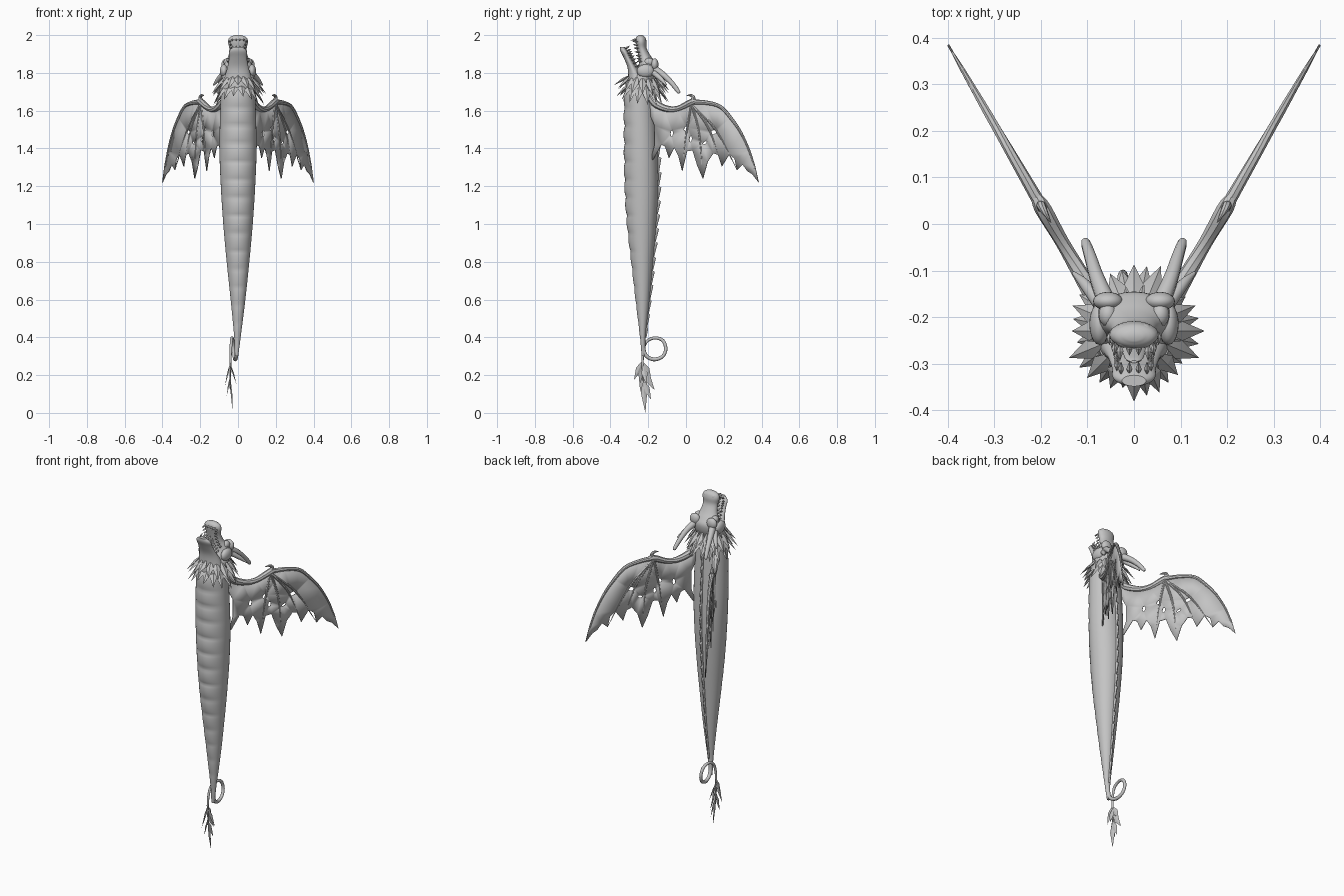
import bpy, bmesh, math
from mathutils import Vector

if "Cube" in bpy.data.objects:
    bpy.data.objects.remove(bpy.data.objects["Cube"])

grey = bpy.data.materials.new("scale_grey")
grey.diffuse_color = (0.55, 0.55, 0.55, 1)
grey.use_nodes = True
grey.node_tree.nodes["Principled BSDF"].inputs["Base Color"].default_value = grey.diffuse_color


def finish(name, bm, mirror=False, thick=0, angle=40):
    bmesh.ops.recalc_face_normals(bm, faces=bm.faces[:])
    me = bpy.data.meshes.new(name)
    bm.to_mesh(me)
    bm.free()
    me.materials.append(grey)
    me.shade_smooth()
    me.set_sharp_from_angle(angle=math.radians(angle))
    ob = bpy.data.objects.new(name, me)
    bpy.context.collection.objects.link(ob)
    if thick:
        m = ob.modifiers.new("thickness", 'SOLIDIFY')
        m.thickness, m.offset = thick, 0
    if mirror:
        ob.modifiers.new("mirror", 'MIRROR')
    return ob


def spline(pts, steps):
    """Catmull-Rom resampling of equal-length tuples."""
    P = [Vector(p) for p in pts]
    P = [2 * P[0] - P[1]] + P + [2 * P[-1] - P[-2]]
    out = []
    for i in range(1, len(P) - 2):
        a, b, c, d = P[i - 1:i + 3]
        for k in range(steps):
            t = k / steps
            out.append(0.5 * (2 * b + (c - a) * t + (2 * a - 5 * b + 4 * c - d) * t * t
                              + (3 * b - a - 3 * c + d) * t ** 3))
    return out + [P[-2]]


def loft(bm, rings):
    vs = [[bm.verts.new(p) for p in r] for r in rings]
    n = len(vs[0])
    for a, b in zip(vs, vs[1:]):
        for i in range(n):
            j = (i + 1) % n
            bm.faces.new((a[i], a[j], b[j], b[i]))
    bm.faces.new(vs[0])
    bm.faces.new(vs[-1])


def circle(n):
    return [(math.cos(2 * math.pi * i / n), math.sin(2 * math.pi * i / n)) for i in range(n)]


def stack(bm, rows, n=24, steps=4):
    """Horizontal ellipses: z, y centre, x radius, y radius."""
    loft(bm, [[(r[2] * c, r[1] + r[3] * s, r[0]) for c, s in circle(n)]
              for r in spline(rows, steps)])


def tube(bm, pts, n=10, steps=4):
    """Round tapering tube through (x, y, z, radius) points."""
    S = spline(pts, steps)
    rings = []
    for i, p in enumerate(S):
        t = (S[min(i + 1, len(S) - 1)] - S[max(i - 1, 0)]).to_3d().normalized()
        u = t.cross(Vector((1, 0, 0))).normalized()
        v = t.cross(u)
        rings.append([p.to_3d() + (u * c + v * s) * max(p[3], 0.0008) for c, s in circle(n)])
    loft(bm, rings)


def leaf(bm, base, tip, width, ref, thick=0.006):
    """Pointed blade with a raised midrib."""
    b, t = Vector(base), Vector(tip)
    d = t - b
    side = d.cross(Vector(ref)).normalized()
    up = side.cross(d).normalized() * thick
    m = b + d * 0.45
    ring = [bm.verts.new(p) for p in (m + side * width / 2, m + up, m - side * width / 2, m - up)]
    ends = [bm.verts.new(b), bm.verts.new(t)]
    for i in range(4):
        for e in ends:
            bm.faces.new((ring[i], ring[(i + 1) % 4], e))


def ball(bm, loc, scale):
    r = bmesh.ops.create_uvsphere(bm, u_segments=20, v_segments=12, radius=1)
    for v in r["verts"]:
        v.co = Vector(loc) + Vector([a * b for a, b in zip(v.co, scale)])


# Body: z, belly y, back y, half width, x offset
profile = [(1.76, -.315, -.18, .08, 0), (1.66, -.325, -.165, .092, 0), (1.4, -.325, -.15, .098, 0),
           (1.2, -.322, -.147, .091, 0), (1.0, -.31, -.158, .078, 0), (.8, -.288, -.175, .06, 0),
           (.6, -.266, -.193, .039, 0), (.4, -.243, -.215, .017, -.003), (.3, -.234, -.218, .009, -.008)]
body = spline(profile, 18)
bm = bmesh.new()
rings = []
for z, f, b, w, x in body:
    bulge = 0.10 * abs(math.sin(math.pi * z / 0.095)) ** 0.6 - 0.04  # belly plates
    rings.append([(x + w * c, (f + b) / 2 + (b - f) / 2 * s * (1 + bulge * max(0, -s)), z)
                  for c, s in circle(36)])
loft(bm, rings)
finish("body", bm, angle=60)

# Scalloped fin along the back
bm = bmesh.new()
prev = None
for z, f, b, w, x in spline(profile[1:-1], 30):
    edge = b + 0.004 + 0.014 * (z / 0.075 % 1) * min(1, z)
    row = [bm.verts.new((x, b - 0.015, z)), bm.verts.new((x, edge, z))]
    if prev:
        bm.faces.new((prev[0], prev[1], row[1], row[0]))
    prev = row
finish("back_fin", bm, thick=0.008)

# Looped tail
bm = bmesh.new()
tube(bm, [(-.003, -.229, .40, .014), (-.007, -.224, .33, .011), (-.01, -.203, .296, .01),
          (-.015, -.165, .283, .01), (-.02, -.123, .30, .009), (-.024, -.107, .34, .009),
          (-.028, -.123, .383, .009), (-.032, -.165, .397, .008), (-.035, -.206, .38, .008),
          (-.038, -.224, .34, .007), (-.04, -.23, .27, .006), (-.04, -.225, .15, .003)], steps=5)
finish("tail_loop", bm, angle=60)

# Tail leaves: base z, tip x, y, z
bm = bmesh.new()
for bz, x, y, z in [(.28, -.04, -.275, .175), (.27, -.07, -.245, .14), (.26, -.008, -.21, .15),
                    (.22, -.045, -.165, .12), (.18, -.035, -.185, .07), (.2, -.06, -.235, .09),
                    (.19, -.028, -.215, 0), (.27, -.045, -.185, .18)]:
    leaf(bm, (-.04, -.228, bz), (x, y, z), .034, (1, .25, 0), .004)
finish("tail_leaves", bm, angle=10)

# Skull with raised snout
skull = [(1.70, -.245, .085, .07), (1.75, -.237, .085, .07), (1.79, -.215, .086, .065),
         (1.83, -.2, .082, .054), (1.86, -.207, .066, .043), (1.89, -.22, .051, .033),
         (1.93, -.234, .046, .026), (1.965, -.238, .053, .029), (1.988, -.24, .044, .024),
         (2.0, -.241, .018, .01)]
bm = bmesh.new()
stack(bm, skull)
finish("skull_and_snout", bm)
bm = bmesh.new()
jaw = [(1.73, -.255, .08, .055), (1.78, -.264, .07, .042), (1.83, -.285, .056, .025),
       (1.88, -.31, .047, .02), (1.915, -.327, .046, .02), (1.937, -.337, .026, .012)]
stack(bm, jaw)
finish("lower_jaw", bm)
bm = bmesh.new()
stack(bm, [(1.79, -.255, .03, .02), (1.84, -.27, .026, .01), (1.89, -.29, .018, .006),
           (1.905, -.296, .006, .003)], 12)
finish("tongue", bm)

# Eyes, brows and cheeks
bm = bmesh.new()
ball(bm, (.056, -.195, 1.857), (.02, .026, .022))
finish("eyes", bm, True)
bm = bmesh.new()
ball(bm, (.056, -.166, 1.845), (.032, .02, .032))
ball(bm, (.074, -.215, 1.81), (.022, .045, .035))
ball(bm, (.022, -.24, 1.975), (.022, .026, .02))
finish("brows_and_cheeks", bm, True)

# Teeth
bm = bmesh.new()
for i in range(7):
    z, y, w, d = spline(skull[4:8], 2)[i]
    p = (w * .8, y - d * .55, z)
    leaf(bm, p, (p[0], p[1] - .03, z + .002), .013, (1, 0, 0), .006)
for x, length in [(.01, .028), (.03, .04)]:
    leaf(bm, (x, -.255, 1.978), (x, -.255 - length, 1.972), .015, (0, 0, 1), .006)
finish("upper_teeth", bm, True, angle=20)
bm = bmesh.new()
for i in range(7):
    z, y, w, d = spline(jaw[2:5], 3)[i]
    p = (w * .8, y + d * .5, z)
    leaf(bm, p, (p[0], p[1] + .028, z + .012), .012, (1, 0, 0), .006)
for x in (.01, .028):
    leaf(bm, (x, -.325, 1.925), (x, -.295, 1.945), .013, (0, 0, 1), .006)
finish("lower_teeth", bm, True, angle=20)

# Horns
bm = bmesh.new()
tube(bm, [(.06, -.165, 1.82, .02), (.08, -.115, 1.785, .016), (.094, -.07, 1.74, .013),
          (.104, -.04, 1.70, .01), (.105, -.034, 1.692, .003)])
tube(bm, [(.075, -.17, 1.80, .015), (.105, -.13, 1.765, .012), (.13, -.105, 1.735, .004)])
finish("horns", bm, True)

# Ruff of pointed leaves: base z, base radius, tip radius, tip z, phase
bm = bmesh.new()
for bz, br, tr, tz, ph in [(1.79, .065, .152, 1.735, 0), (1.75, .065, .142, 1.685, .5)]:
    for i in range(16):
        a = 2 * math.pi * (i + ph) / 16
        c, s = math.cos(a), math.sin(a)
        r = tr * (1 - .06 * (i % 3))
        leaf(bm, (br * c, -.23 + br * s, bz),
             (r * c, -.23 + r * s, tz - .05 * abs(c) - .03 * max(0, s)), .042, (0, 0, 1), .008)
finish("neck_ruff", bm, angle=15)


# Wings: flat upright membranes described by (y, z), swept back at 60 degrees
def wing(y, z):
    return Vector((.2 + (y - .04) / 1.73, y, z))


outline = [(-.2, 1.70), (-.165, 1.63), (-.11, 1.6), (-.04, 1.6), (0, 1.635), (.03, 1.655),
           (.1, 1.65), (.18, 1.63), (.24, 1.565), (.295, 1.49), (.34, 1.39), (.365, 1.31),
           (.385, 1.22), (.35, 1.265), (.325, 1.28), (.3, 1.315), (.27, 1.285), (.258, 1.345),
           (.23, 1.37), (.19, 1.305), (.172, 1.365), (.145, 1.375), (.115, 1.33), (.09, 1.24),
           (.06, 1.31), (.035, 1.39), (.005, 1.385), (-.02, 1.28), (-.04, 1.36), (-.062, 1.405),
           (-.09, 1.35), (-.11, 1.41), (-.13, 1.42), (-.175, 1.34), (-.185, 1.345), (-.165, 1.42),
           (-.165, 1.52), (-.2, 1.6)]
holes = [(.148, 1.487, .022, .013), (.0, 1.505, .012, .013), (.025, 1.45, .008, .017),
         (.1, 1.43, .012, .008), (-.075, 1.48, .008, .018)]
bm = bmesh.new()
loops = [outline] + [[(y + a * c, z + b * s + .4 * a * c) for c, s in circle(6)]
                     for y, z, a, b in holes]
for lp in loops:
    vs = [bm.verts.new(wing(*p)) for p in lp]
    for i, v in enumerate(vs):
        bm.edges.new((v, vs[i - 1]))
bmesh.ops.triangle_fill(bm, use_beauty=True, edges=bm.edges[:], normal=(.866, -.5, 0))
finish("wing_membranes", bm, True, thick=0.005)

# Wing arm, thumb claw and finger bones: (y, z, radius)
bones = [[(-.2, 1.695, .016), (-.165, 1.64, .02), (-.1, 1.61, .017), (-.04, 1.612, .015),
          (.03, 1.645, .018), (.06, 1.645, .012)],
         [(.025, 1.64, .014), (.04, 1.668, .01), (.026, 1.681, .007), (.003, 1.68, .001)],
         [(.03, 1.645, .014), (.1, 1.643, .012), (.18, 1.622, .01), (.24, 1.558, .009),
          (.29, 1.485, .007), (.336, 1.385, .005), (.385, 1.22, .001)]]
for y, z in [(.27, 1.287), (.19, 1.308), (.09, 1.243), (-.02, 1.283)]:
    bones.append([(.03, 1.64, .008), ((.03 + y) / 2 + .012 * (y > 0), (1.64 + z) / 2 + .03, .006),
                  (y, z, .001)])
bm = bmesh.new()
for bone in bones:
    tube(bm, [(*wing(y, z), r) for y, z, r in bone], n=8)
finish("wing_bones", bm, True)
